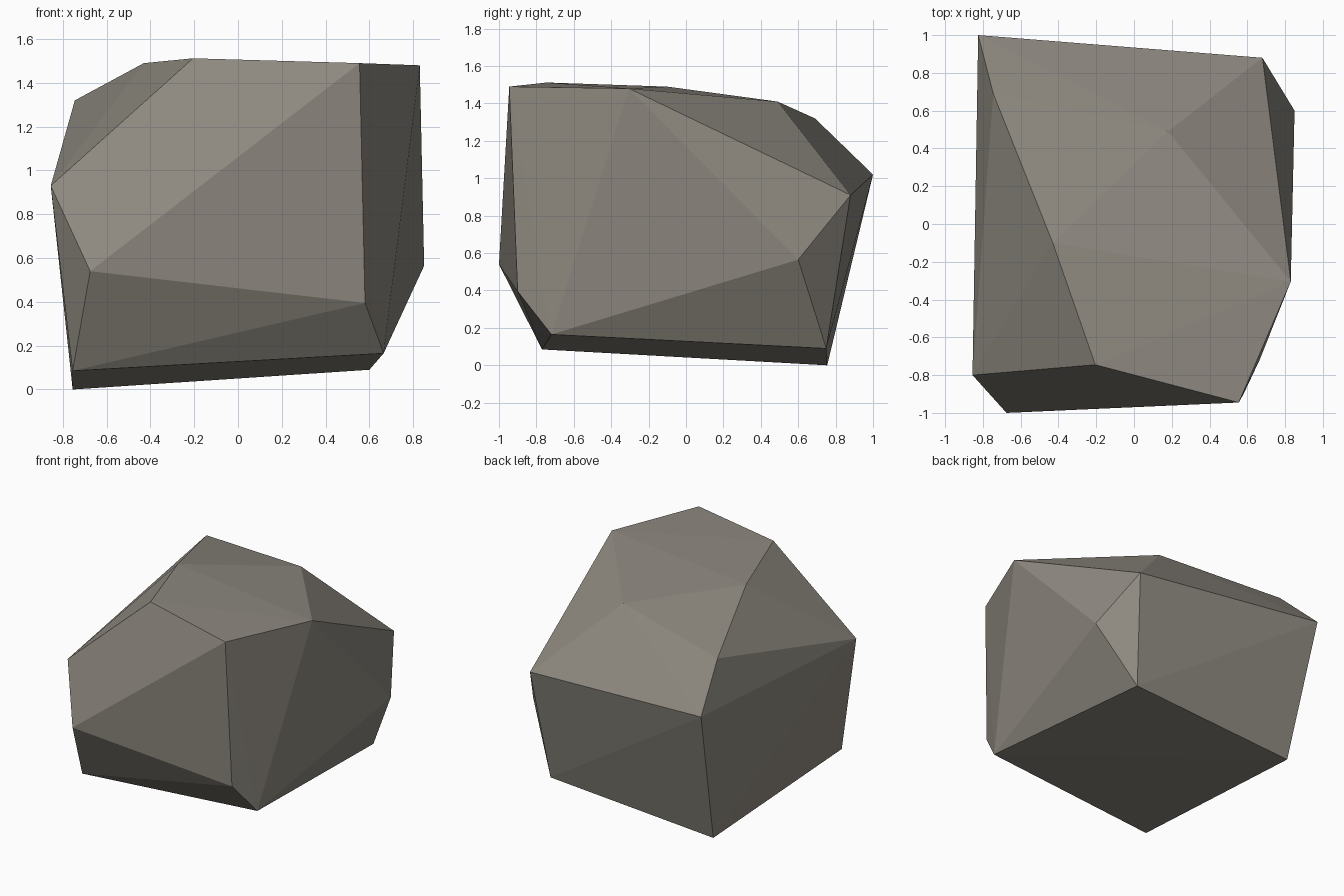
import bpy, bmesh

if "Cube" in bpy.data.objects:
    bpy.data.objects.remove(bpy.data.objects["Cube"])

# Corner points of the chiselled boulder, grouped by height
base = [(-0.755, 0.755, 0.0), (0.60, 0.75, 0.09), (0.665, -0.72, 0.165), (-0.755, -0.77, 0.085)]
waist = [(0.58, -0.90, 0.395), (-0.675, -1.0, 0.54), (0.85, 0.60, 0.565),
         (-0.855, -0.80, 0.93), (0.68, 0.88, 0.91), (-0.825, 1.0, 1.02)]
crown = [(-0.745, 0.69, 1.32), (0.18, 0.49, 1.41), (-0.43, -0.10, 1.49),
         (0.83, -0.305, 1.48), (0.555, -0.945, 1.49), (-0.205, -0.745, 1.512)]

# Wrap the points in a hull of flat facets
bm = bmesh.new()
for co in base + waist + crown:
    bm.verts.new(co)
bmesh.ops.convex_hull(bm, input=bm.verts[:])
bmesh.ops.delete(bm, geom=[v for v in bm.verts if not v.link_faces], context='VERTS')
bmesh.ops.recalc_face_normals(bm, faces=bm.faces[:])

mesh = bpy.data.meshes.new("boulder")
bm.to_mesh(mesh)
bm.free()
boulder = bpy.data.objects.new("boulder", mesh)
bpy.context.collection.objects.link(boulder)

# Warm grey stone
stone = bpy.data.materials.new("warm grey stone")
stone.diffuse_color = (0.27, 0.25, 0.215, 1.0)
stone.use_nodes = True
stone.node_tree.nodes["Principled BSDF"].inputs["Base Color"].default_value = stone.diffuse_color
mesh.materials.append(stone)
